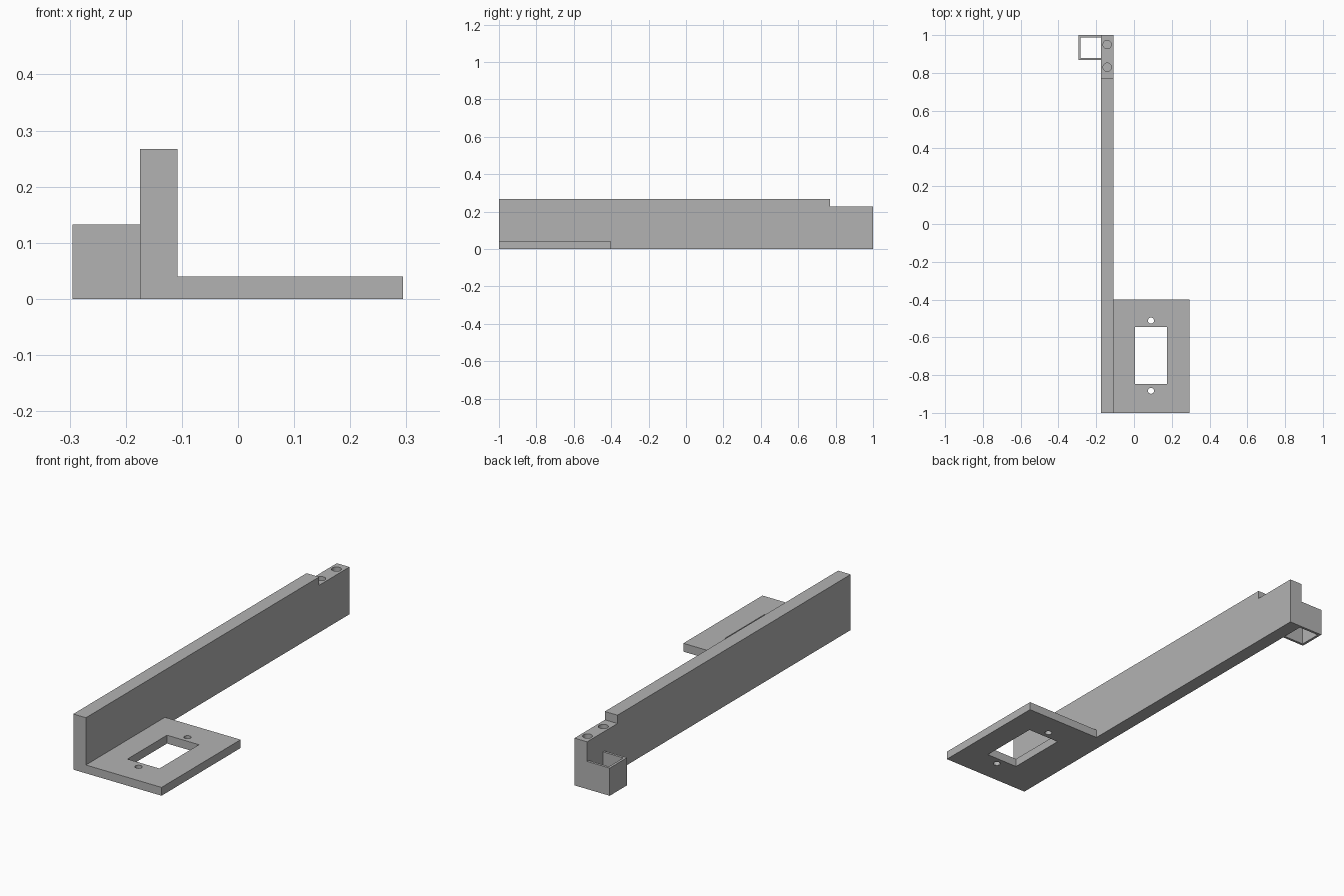
import bpy, bmesh
from mathutils import Matrix

cube = bpy.data.objects.get("Cube")
if cube:
    bpy.data.objects.remove(cube, do_unlink=True)

# Single plain grey
grey = bpy.data.materials.new("plain grey")
grey.use_nodes = True
colour = (0.45, 0.45, 0.45, 1)
grey.diffuse_color = colour
grey.node_tree.nodes["Principled BSDF"].inputs["Base Color"].default_value = colour


def make_object(name, bm):
    bmesh.ops.recalc_face_normals(bm, faces=bm.faces)
    mesh = bpy.data.meshes.new(name)
    bm.to_mesh(mesh)
    bm.free()
    mesh.materials.append(grey)
    obj = bpy.data.objects.new(name, mesh)
    bpy.context.collection.objects.link(obj)
    return obj


def prism(name, outline, direction):
    """Extrude a flat outline along a direction."""
    bm = bmesh.new()
    face = bm.faces.new([bm.verts.new(p) for p in outline])
    result = bmesh.ops.extrude_face_region(bm, geom=[face], use_keep_orig=True)
    verts = [v for v in result["geom"] if isinstance(v, bmesh.types.BMVert)]
    bmesh.ops.translate(bm, verts=verts, vec=direction)
    return make_object(name, bm)


def block(name, x0, x1, y0, y1, z0, z1):
    outline = [(x0, y0, z0), (x1, y0, z0), (x1, y1, z0), (x0, y1, z0)]
    return prism(name, outline, (0, 0, z1 - z0))


def drill(name, x, y, z0, z1, radius):
    bm = bmesh.new()
    bmesh.ops.create_cone(bm, cap_ends=True, segments=32, radius1=radius, radius2=radius,
                          depth=z1 - z0, matrix=Matrix.Translation((x, y, (z0 + z1) / 2)))
    return make_object(name, bm)


def cut(target, cutter):
    mod = target.modifiers.new(cutter.name, "BOOLEAN")
    mod.operation = "DIFFERENCE"
    mod.solver = "EXACT"
    mod.object = cutter
    cutter.hide_render = True
    cutter.hide_viewport = True
    cutter.display_type = "WIRE"


LEFT, RIGHT = -0.108, -0.175   # faces of the arm
TOP, STEP = 0.267, 0.227

# Long arm with a lowered step at the back
profile = [(-1, 0), (1, 0), (1, STEP), (0.77, STEP), (0.77, TOP), (-1, TOP)]
arm = prism("arm", [(RIGHT, y, z) for y, z in profile], (LEFT - RIGHT, 0, 0))
for i, y in enumerate((0.83, 0.95)):
    cut(arm, drill(f"arm_hole_cutter_{i}", -0.142, y, 0.09, 0.3, 0.022))

# Mounting plate with a window and two screw holes
plate = block("mounting_plate", LEFT, 0.294, -1, -0.4, 0, 0.04)
cut(plate, block("window_cutter", 0.005, 0.175, -0.846, -0.546, -0.1, 0.1))
for i, y in enumerate((-0.883, -0.511)):
    cut(plate, drill(f"screw_hole_cutter_{i}", 0.09, y, -0.1, 0.1, 0.016))

# Thin square loop at the back, open above and below
OUT, BACK, FRONT, WALL = -0.295, 1.0, 0.868, 0.012
loop = [(RIGHT, FRONT), (OUT, FRONT), (OUT, BACK), (RIGHT, BACK),
        (RIGHT, BACK - WALL), (OUT + WALL, BACK - WALL),
        (OUT + WALL, FRONT + WALL), (RIGHT, FRONT + WALL)]
prism("side_loop", [(x, y, 0) for x, y in loop], (0, 0, 0.133))
